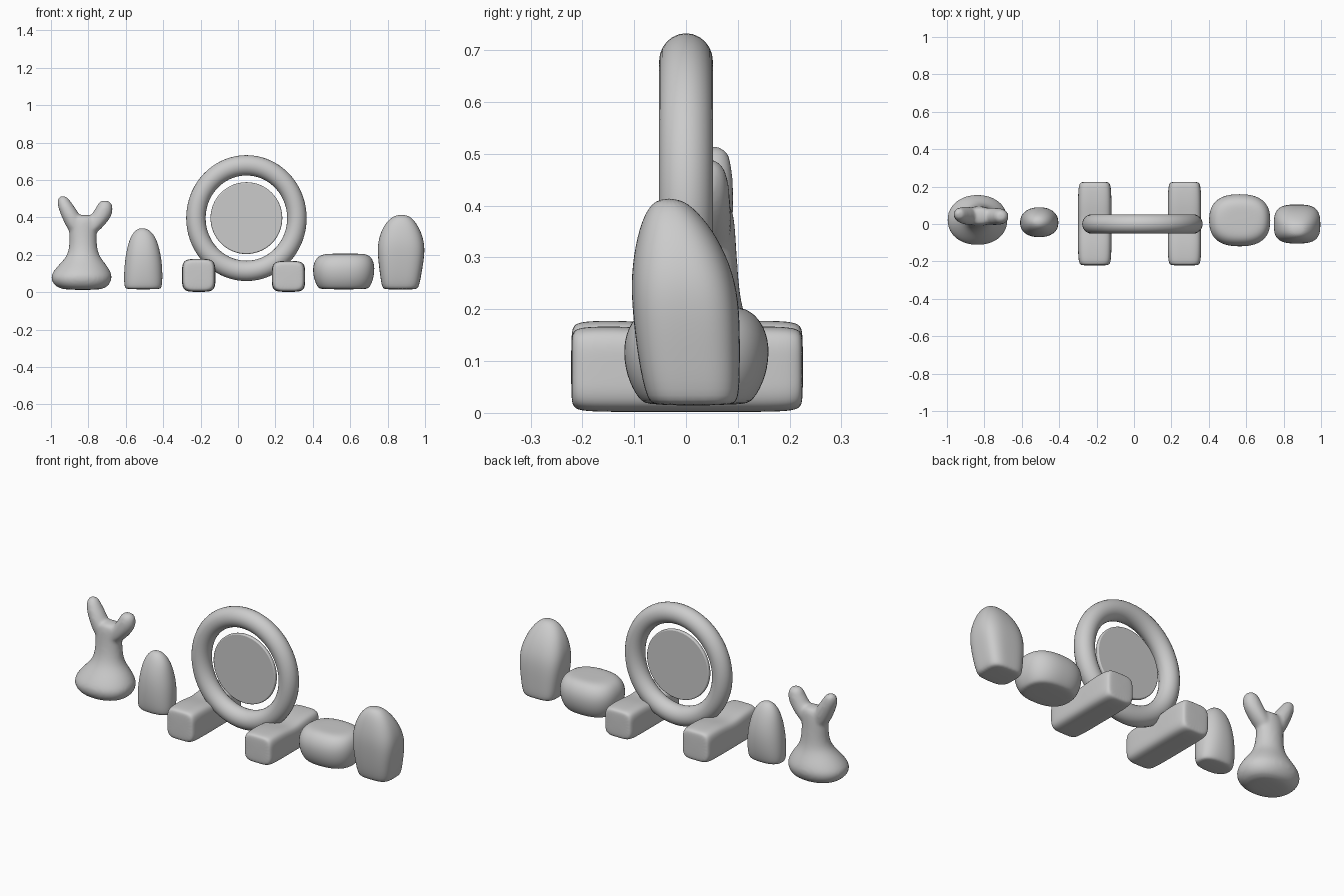
import bpy, bmesh, math

SEG = 24


def loft(name, *stacks, fuse=False):
    """Closed smooth lofts; a section is (z, cx, cy, rx, ry, squareness)."""
    bm = bmesh.new()
    for stack in stacks:
        rings = []
        for z, cx, cy, rx, ry, n in stack:
            ring = []
            for i in range(SEG):
                a = 2 * math.pi * i / SEG
                c, s = math.cos(a), math.sin(a)
                r = (abs(c) ** n + abs(s) ** n) ** (-1 / n)
                ring.append(bm.verts.new((cx + rx * r * c, cy + ry * r * s, z)))
            rings.append(ring)
        for lo, hi in zip(rings, rings[1:]):
            for i in range(SEG):
                j = (i + 1) % SEG
                bm.faces.new((lo[i], lo[j], hi[j], hi[i]))
        bm.faces.new(rings[0][::-1])
        bm.faces.new(rings[-1])
    bmesh.ops.recalc_face_normals(bm, faces=bm.faces)
    for f in bm.faces:
        f.smooth = True
    mesh = bpy.data.meshes.new(name)
    bm.to_mesh(mesh)
    bm.free()
    ob = bpy.data.objects.new(name, mesh)
    bpy.context.collection.objects.link(ob)
    sub = ob.modifiers.new("round", 'SUBSURF')
    sub.levels = sub.render_levels = 2
    if fuse:
        rem = ob.modifiers.new("fuse", 'REMESH')
        rem.mode = 'VOXEL'
        rem.voxel_size = 0.009
        rem.use_smooth_shade = True
        sm = ob.modifiers.new("soften", 'SMOOTH')
        sm.factor, sm.iterations = 0.5, 6
    return ob


# forked stone on a mound
mound_and_trunk = [
    (0.012, -0.83, 0.02, 0.07, 0.06, 2), (0.02, -0.835, 0.02, 0.135, 0.11, 2.3),
    (0.07, -0.838, 0.02, 0.168, 0.14, 2.2), (0.11, -0.835, 0.025, 0.157, 0.13, 2),
    (0.155, -0.83, 0.03, 0.12, 0.10, 2), (0.195, -0.828, 0.035, 0.085, 0.075, 2),
    (0.25, -0.828, 0.04, 0.073, 0.062, 2), (0.33, -0.83, 0.042, 0.073, 0.055, 2),
    (0.38, -0.825, 0.042, 0.085, 0.052, 2), (0.415, -0.82, 0.042, 0.06, 0.04, 2)]
left_arm = [
    (0.30, -0.85, 0.042, 0.04, 0.04, 2), (0.37, -0.876, 0.042, 0.053, 0.05, 2),
    (0.43, -0.905, 0.045, 0.05, 0.047, 2), (0.475, -0.928, 0.05, 0.04, 0.04, 2),
    (0.508, -0.936, 0.055, 0.026, 0.026, 2), (0.514, -0.938, 0.055, 0.01, 0.01, 2)]
right_arm = [
    (0.30, -0.81, 0.042, 0.04, 0.04, 2), (0.36, -0.765, 0.042, 0.055, 0.048, 2),
    (0.41, -0.73, 0.04, 0.058, 0.046, 2), (0.455, -0.712, 0.04, 0.044, 0.042, 2),
    (0.482, -0.712, 0.04, 0.033, 0.03, 2), (0.49, -0.712, 0.04, 0.012, 0.012, 2)]
loft("forked_stone", mound_and_trunk, left_arm, right_arm, fuse=True)

# small upright stone
loft("small_stone", [
    (0.015, -0.507, 0.005, 0.085, 0.05, 2.6), (0.022, -0.507, 0.005, 0.1, 0.066, 2.6),
    (0.08, -0.507, 0.008, 0.104, 0.078, 2.4), (0.16, -0.506, 0.01, 0.1, 0.082, 2.3),
    (0.23, -0.507, 0.01, 0.088, 0.074, 2.2), (0.29, -0.508, 0.01, 0.07, 0.055, 2.2),
    (0.328, -0.51, 0.01, 0.043, 0.033, 2), (0.342, -0.512, 0.01, 0.015, 0.012, 2)])

# squat boulder
loft("squat_stone", [
    (0.015, 0.565, 0.02, 0.12, 0.09, 2.5), (0.022, 0.565, 0.02, 0.138, 0.11, 2.6),
    (0.07, 0.565, 0.02, 0.16, 0.136, 2.6), (0.13, 0.565, 0.02, 0.167, 0.143, 2.6),
    (0.175, 0.567, 0.02, 0.155, 0.128, 2.6), (0.204, 0.57, 0.02, 0.125, 0.098, 2.5),
    (0.206, 0.575, 0.02, 0.06, 0.05, 2)])

# tall upright stone
loft("tall_stone", [
    (0.014, 0.868, 0.014, 0.08, 0.072, 4), (0.022, 0.868, 0.014, 0.099, 0.089, 4),
    (0.10, 0.87, 0.006, 0.111, 0.098, 4), (0.20, 0.872, 0.0, 0.126, 0.104, 3.6),
    (0.27, 0.872, -0.007, 0.124, 0.099, 3), (0.34, 0.871, -0.017, 0.101, 0.078, 2.6),
    (0.39, 0.872, -0.028, 0.066, 0.05, 2.3), (0.414, 0.875, -0.033, 0.028, 0.022, 2)])

# two footing blocks under the ring, lofted front to back with a slight saddle
for side, cx, top in (("left", -0.21, 0.178), ("right", 0.27, 0.167)):
    half = (top - 0.002) / 2
    mid = -(top + 0.002) / 2
    block = loft(side + "_footing", [
        (-0.222, cx, mid, 0.065, half * 0.75, 5), (-0.216, cx, mid, 0.08, half * 0.93, 6),
        (-0.19, cx, mid, 0.088, half, 6), (-0.09, cx, mid, 0.09, half, 6),
        (0.0, cx, mid + 0.008, 0.088, half - 0.008, 6), (0.09, cx, mid, 0.09, half, 6),
        (0.19, cx, mid, 0.088, half, 6), (0.22, cx, mid, 0.08, half * 0.93, 6),
        (0.226, cx, mid, 0.065, half * 0.75, 5)])
    block.rotation_euler.x = -math.pi / 2

# standing ring
bpy.ops.mesh.primitive_torus_add(
    major_radius=0.27, minor_radius=0.052, major_segments=72, minor_segments=24,
    location=(0.045, 0, 0.396), rotation=(math.pi / 2, 0, 0))
ring = bpy.context.object
ring.name = "standing_ring"
ring.scale = (1, 1.045, 1)
bpy.ops.object.shade_smooth()

# thin disc inside the ring
bpy.ops.mesh.primitive_cylinder_add(
    vertices=64, radius=0.192, depth=0.02, location=(0.045, 0, 0.396),
    rotation=(math.pi / 2, 0, 0))
disc = bpy.context.object
disc.name = "inner_disc"
bevel = disc.modifiers.new("edge", 'BEVEL')
bevel.width, bevel.segments = 0.006, 3
bpy.ops.object.shade_smooth_by_angle(angle=math.radians(40))
